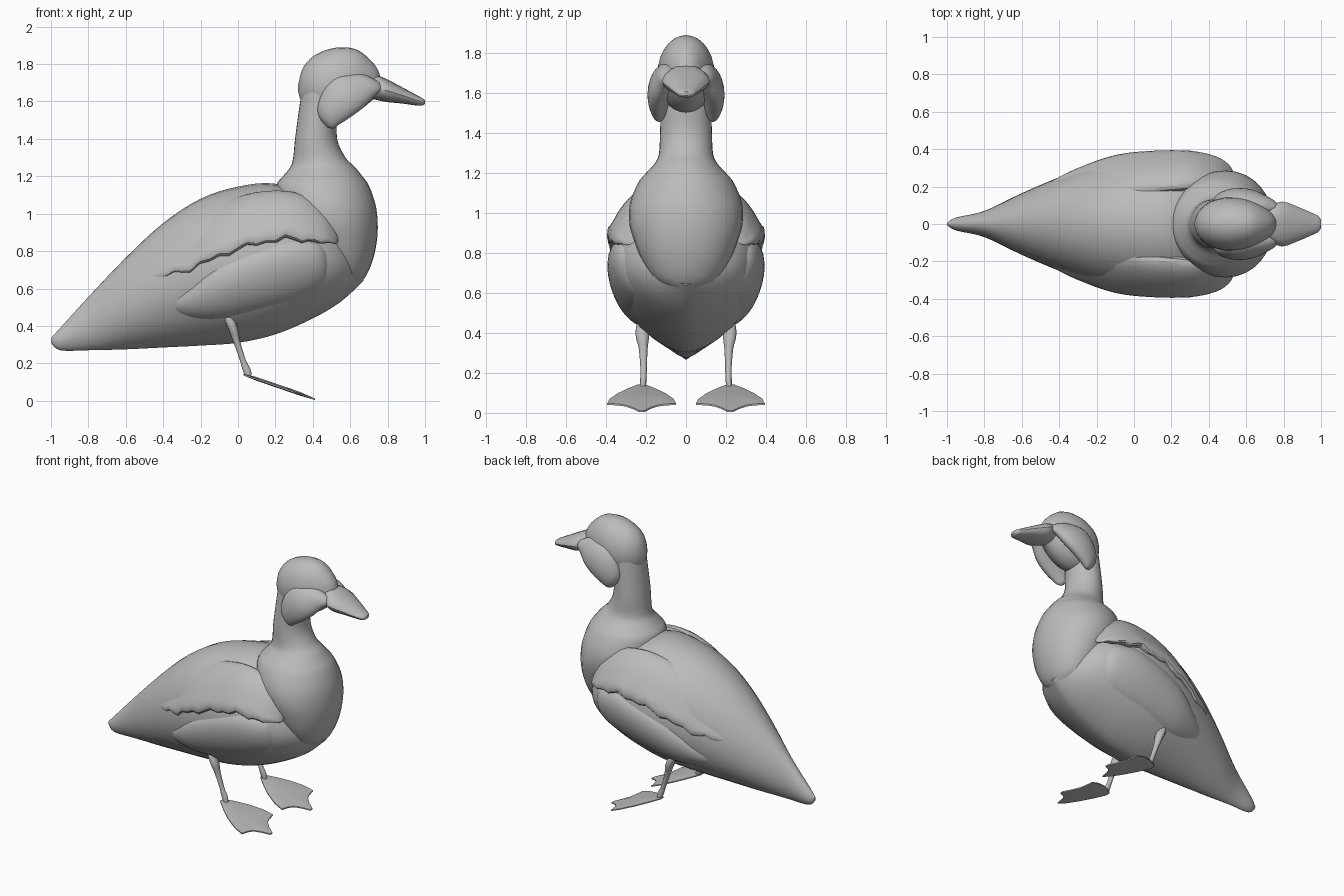
import bpy, bmesh, math
from mathutils import Vector

feather = bpy.data.materials.new("plain_grey")
feather.diffuse_color = (0.5, 0.5, 0.5, 1)


def finish(name, bm, angle=40):
    bmesh.ops.recalc_face_normals(bm, faces=bm.faces)
    me = bpy.data.meshes.new(name)
    bm.to_mesh(me)
    bm.free()
    me.materials.append(feather)
    ob = bpy.data.objects.new(name, me)
    bpy.context.collection.objects.link(ob)
    bpy.ops.object.select_all(action='DESELECT')
    ob.select_set(True)
    bpy.context.view_layer.objects.active = ob
    bpy.ops.object.shade_smooth_by_angle(angle=math.radians(angle))
    return ob


def resample(rows, k):
    """Smooth curve through rows of numbers, k steps per span."""
    out = []
    for i in range(len(rows) - 1):
        p = [rows[max(0, min(len(rows) - 1, i + d))] for d in (-1, 0, 1, 2)]
        for s in range(k):
            t = s / k
            out.append([0.5 * (2 * b + (c - a) * t + (2 * a - 5 * b + 4 * c - d) * t * t
                               + (3 * b - a - 3 * c + d) * t ** 3) for a, b, c, d in zip(*p)])
    return out + [list(rows[-1])]


def loft(name, rows, ring, sides=32, k=4, angle=40):
    """Skin of rings; ring(row, cos, sin) gives one point."""
    bm = bmesh.new()
    loops = []
    for r in resample(rows, k):
        loops.append([bm.verts.new(ring(r, math.cos(2 * math.pi * i / sides),
                                        math.sin(2 * math.pi * i / sides))) for i in range(sides)])
    for a, b in zip(loops, loops[1:]):
        for i in range(sides):
            j = (i + 1) % sides
            bm.faces.new((a[i], a[j], b[j], b[i]))
    bm.faces.new(loops[0])
    bm.faces.new(loops[-1])
    return finish(name, bm, angle)


def mirror(ob):
    m = ob.modifiers.new("mirror", 'MIRROR')
    m.use_axis = (False, True, False)
    m.use_mirror_merge = False


# Body: x, top, bottom, half width; rounded back and keeled belly
def body_ring(r, c, s):
    x, top, bot, w = r
    mid = bot + 0.5 * (top - bot)
    if s >= 0:
        return (x, w * c, mid + (top - mid) * s)
    y = math.copysign(abs(c) ** 1.3, c) * w
    return (x, y, mid + (mid - bot) * s)


loft("body", [(-1, .335, .31, .006), (-.95, .39, .27, .035), (-.8, .555, .27, .07),
              (-.6, .765, .275, .165), (-.4, .95, .285, .25), (-.2, 1.08, .295, .32),
              (0, 1.145, .31, .365), (.2, 1.16, .355, .375), (.4, 1.08, .44, .34),
              (.55, .95, .53, .25), (.67, .78, .64, .07)], body_ring)


# Breast and neck: z, back x, front x, half width
def upright_ring(r, c, s):
    z, x0, x1, w = r
    return ((x0 + x1) / 2 + (x1 - x0) / 2 * c, w * s, z)


loft("breast_and_neck", [(.60, .55, .625, .03), (.66, .48, .68, .145), (.75, .40, .72, .212),
                         (.85, .33, .742, .255), (.95, .26, .747, .283), (1.05, .21, .735, .280),
                         (1.15, .205, .70, .24), (1.2, .24, .665, .20), (1.25, .28, .625, .155),
                         (1.3, .295, .575, .135), (1.4, .305, .53, .13), (1.55, .325, .53, .125),
                         (1.65, .34, .53, .12)], upright_ring)


# Rings standing across x: x, y, z, half width, half height
def cross_ring(r, c, s):
    x, y, z, w, h = r
    return (x, y + w * c, z + h * s)


loft("head", [(.322, 0, 1.67, .008, .02), (.345, 0, 1.68, .065, .095), (.40, 0, 1.685, .115, .155),
              (.48, 0, 1.69, .14, .188), (.56, 0, 1.70, .14, .190), (.64, 0, 1.71, .118, .165),
              (.71, 0, 1.71, .08, .11), (.75, 0, 1.70, .045, .065), (.765, 0, 1.69, .01, .02)],
     cross_ring, 28)

# Bill: broad near the face, thin at the tip
loft("bill", [(.66, 0, 1.68, .05, .05), (.72, 0, 1.68, .085, .066), (.79, 0, 1.66, .12, .062),
              (.88, 0, 1.632, .09, .043), (.95, 0, 1.608, .06, .029), (.985, 0, 1.598, .043, .02),
              (1.0, 0, 1.597, .02, .010)], cross_ring, 16, 3)


# Cheek: x, y, z, half thickness, half height, running down from the bill
def cheek_ring(r, c, s):
    x, y, z, w, h = r
    return (x - .70 * h * s, y + w * c - .12 * h * s, z + .72 * h * s)


mirror(loft("cheek", [(.462, .125, 1.478, .008, .025), (.468, .13, 1.50, .03, .06),
                      (.49, .135, 1.54, .045, .082), (.54, .135, 1.60, .056, .105),
                      (.60, .125, 1.655, .058, .112), (.67, .108, 1.69, .046, .085),
                      (.725, .096, 1.70, .032, .055), (.76, .088, 1.697, .008, .012)],
            cheek_ring, 24))


# Wing: uneven feathered lip below, shoulder leaning into the back above
def wing_ring(r, c, s):
    x, y, z, w, h = r
    ripple = .009 * (math.sin(x * 31) + math.sin(x * 53)) * (s < -.4) * min(1, h / .1)
    return (x, y + w * c - .5 * h * s, z + (h * s if s > 0 else .7 * h * s) + ripple)


mirror(loft("wing", [(.535, .255, .87, .008, .03), (.51, .27, .88, .03, .065), (.44, .28, .925, .055, .12),
                     (.3, .285, .965, .075, .15), (.1, .275, .95, .082, .165),
                     (-.1, .25, .88, .085, .165), (-.3, .207, .77, .068, .125),
                     (-.44, .178, .695, .042, .06), (-.51, .165, .65, .01, .015)],
            wing_ring, 24, 4, 30))


# Flank: plump side feathers under the wing, tucked in toward the belly
def flank_ring(r, c, s):
    x, y, z, w, h = r
    return (x, y + w * c + .28 * h * s, z + h * s)


mirror(loft("flank", [(.51, .22, .71, .015, .03), (.48, .235, .71, .06, .09), (.42, .25, .71, .095, .14),
                      (.28, .256, .69, .122, .18), (.1, .257, .645, .124, .18),
                      (-.1, .243, .585, .112, .155), (-.25, .21, .535, .088, .10),
                      (-.34, .187, .51, .058, .05), (-.38, .18, .50, .01, .01)], flank_ring, 28))

# Leg: thin shin with swollen joints; z, x, y, radius x, radius y
mirror(loft("leg", [(.455, -.055, .22, .018, .022), (.43, -.045, .218, .028, .032),
                    (.38, -.025, .218, .026, .033), (.32, -.008, .214, .019, .022),
                    (.22, .025, .212, .016, .016), (.17, .045, .213, .022, .016),
                    (.135, .055, .215, .018, .014)],
            lambda r, c, s: (r[1] + r[3] * c, r[2] + r[4] * s, r[0]), 12, 3))

# Webbed foot: half outline (x, y) mirrored, sloping forward, thin at the rim
half = [(.03, .018), (.09, .07), (.16, .12), (.24, .16), (.305, .172), (.315, .12),
        (.33, .08), (.365, .045), (.413, .012)]
outline = half + [(x, -y) for x, y in reversed(half)]
bm = bmesh.new()


def foot_z(x, y):
    return .137 - .343 * (x - .035)


rings = []
for scale, up in ((.6, .012), (1, .004), (1, -.004), (.6, -.008)):
    ring = []
    for x, y in outline:
        px, py = .20 + (x - .20) * scale, y * scale
        ring.append(bm.verts.new((px, .222 + py, foot_z(px, py) + up)))
    rings.append(ring)
for a, b in zip(rings, rings[1:]):
    for i in range(len(a)):
        j = (i + 1) % len(a)
        bm.faces.new((a[i], a[j], b[j], b[i]))
bm.faces.new(rings[0])
bm.faces.new(rings[-1])
mirror(finish("foot", bm))
